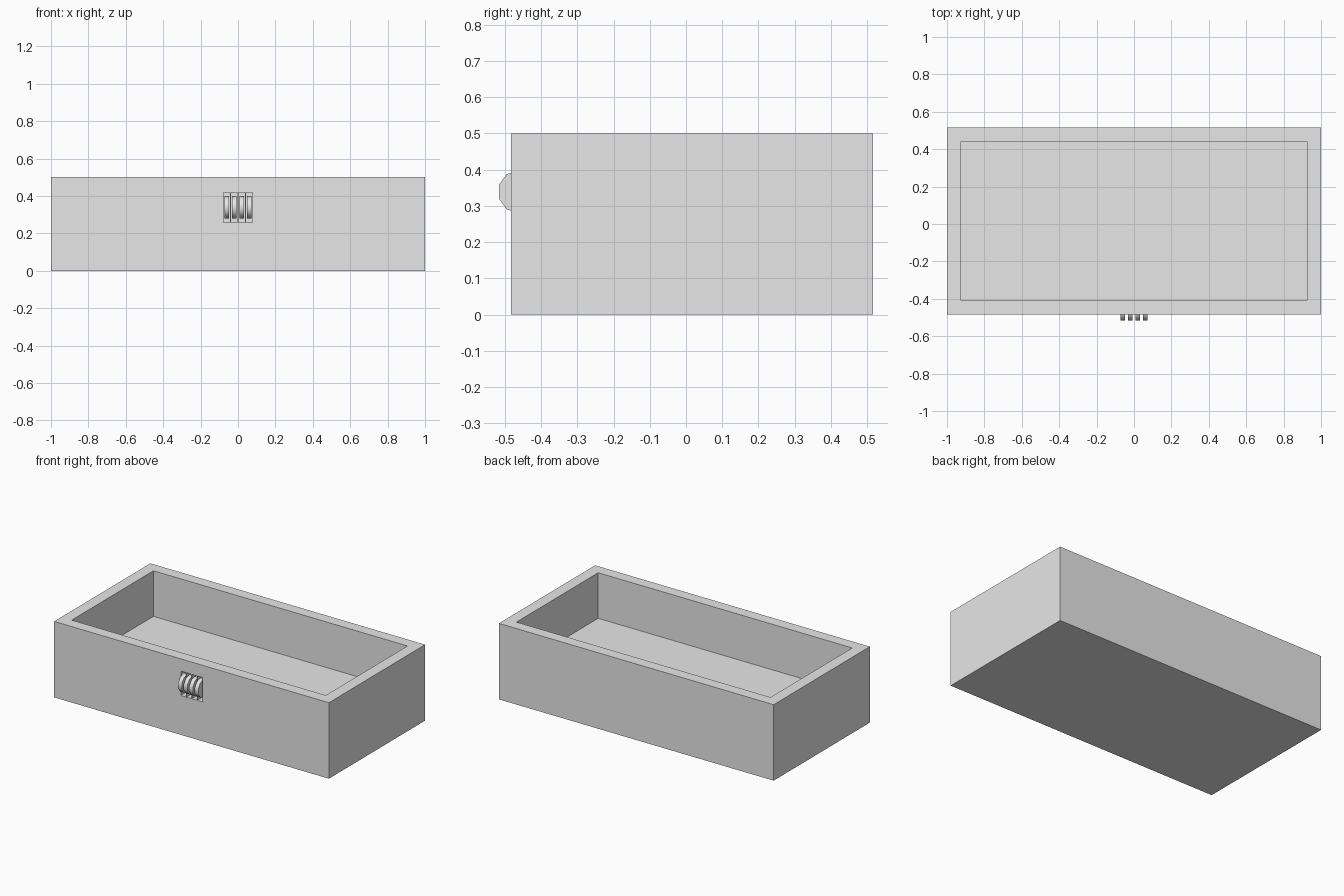
import bpy
import bmesh
import math
from mathutils import Matrix, Vector

default = bpy.data.objects.get("Cube")
if default:
    bpy.data.objects.remove(default, do_unlink=True)

# Single flat grey
grey = bpy.data.materials.new("light_grey")
grey.use_nodes = True
grey.diffuse_color = (0.8, 0.8, 0.8, 1)
grey.node_tree.nodes["Principled BSDF"].inputs["Base Color"].default_value = (0.8, 0.8, 0.8, 1)

FRONT, BACK = -0.483, 0.517
WALL, HEIGHT, FLOOR = 0.075, 0.5, 0.2
DIAL_Z, PITCH = 0.339, 0.04
DIAL_X = [(i - 1.5) * PITCH for i in range(4)]


def add_box(bm, low, high):
    low, high = Vector(low), Vector(high)
    matrix = Matrix.Translation((low + high) / 2) @ Matrix.Diagonal((*(high - low), 1))
    bmesh.ops.create_cube(bm, size=1, matrix=matrix)


def make_object(name, bm):
    mesh = bpy.data.meshes.new(name)
    bm.to_mesh(mesh)
    bm.free()
    mesh.materials.append(grey)
    obj = bpy.data.objects.new(name, mesh)
    bpy.context.collection.objects.link(obj)
    return obj


def activate(obj):
    bpy.ops.object.select_all(action="DESELECT")
    obj.select_set(True)
    bpy.context.view_layer.objects.active = obj


# Open tray body
bm = bmesh.new()
add_box(bm, (-1, FRONT, 0), (1, BACK, HEIGHT))
tray = make_object("tray_body", bm)

# Cutters: the storage well and four slots for the dials
bm = bmesh.new()
add_box(bm, (-1 + WALL, FRONT + WALL, FLOOR), (1 - WALL, BACK - WALL, HEIGHT + 0.1))
for x in DIAL_X:
    add_box(bm, (x - 0.018, FRONT - 0.1, DIAL_Z - 0.08), (x + 0.018, FRONT + 0.055, DIAL_Z + 0.08))
cutter = make_object("cutter", bm)
cutter.hide_render = True

activate(tray)
cut = tray.modifiers.new("cut", "BOOLEAN")
cut.operation = "DIFFERENCE"
cut.solver = "EXACT"
cut.object = cutter
bpy.ops.object.modifier_apply(modifier="cut")
bpy.data.objects.remove(cutter, do_unlink=True)

# Ten-sided combination dials, a flat facet facing forward
SIDES, RADIUS, DIAL_Y = 10, 0.06, -0.46
for number, x in enumerate(DIAL_X, 1):
    bm = bmesh.new()
    ring = []
    for i in range(SIDES):
        angle = 2 * math.pi * (i + 0.5) / SIDES
        y = DIAL_Y - RADIUS * math.cos(angle)
        # Keep the rear of the dial inside the wall
        ring.append(bm.verts.new((x - 0.013, min(y, FRONT + 0.065), DIAL_Z + RADIUS * math.sin(angle))))
    side = bm.faces.new(ring)
    swept = bmesh.ops.extrude_face_region(bm, geom=[side], use_keep_orig=True)
    verts = [v for v in swept["geom"] if isinstance(v, bmesh.types.BMVert)]
    bmesh.ops.translate(bm, verts=verts, vec=(0.026, 0, 0))
    bmesh.ops.recalc_face_normals(bm, faces=bm.faces)
    dial = make_object(f"dial_{number}", bm)
    activate(dial)
    bpy.ops.object.shade_smooth_by_angle(angle=math.radians(40))
